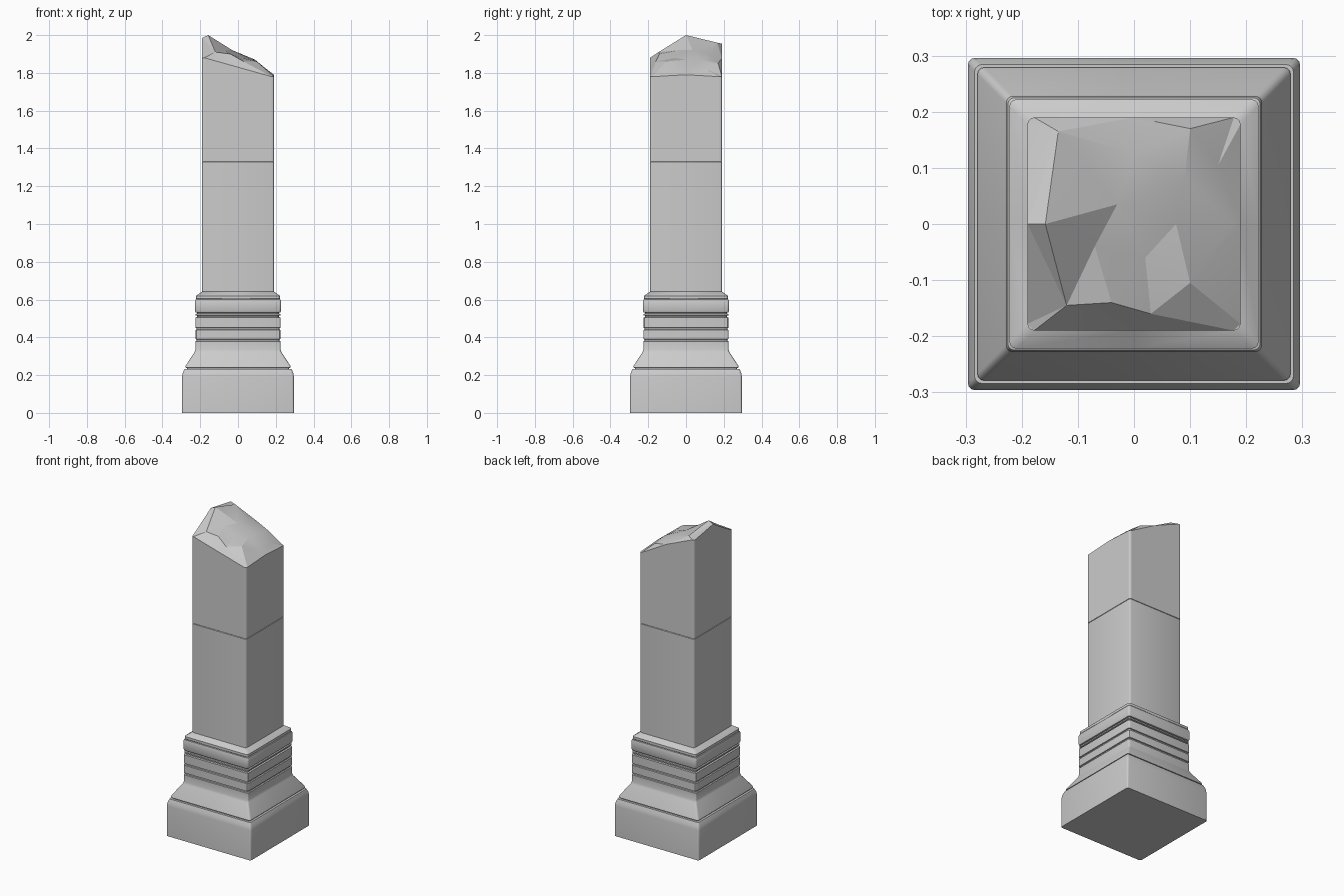
import bpy, bmesh, math
from mathutils import Vector
from mathutils.geometry import delaunay_2d_cdt

cube = bpy.data.objects.get("Cube")
if cube:
    bpy.data.objects.remove(cube, do_unlink=True)

stone = bpy.data.materials.new("grey stone")
stone.use_nodes = True
stone.diffuse_color = (0.6, 0.6, 0.6, 1)
stone.node_tree.nodes["Principled BSDF"].inputs["Base Color"].default_value = (0.6, 0.6, 0.6, 1)


def ring(half, z, radius=0.012, steps=3):
    """Rounded square with a point at the middle of each side."""
    points = []
    for quarter in range(4):
        turn = quarter * math.pi / 2
        local = [(half, 0)]
        for i in range(steps + 1):
            a = i / steps * math.pi / 2
            local.append((half - radius + radius * math.cos(a),
                          half - radius + radius * math.sin(a)))
        c, s = math.cos(turn), math.sin(turn)
        points += [Vector((c * x - s * y, s * x + c * y, z)) for x, y in local]
    return points


def loft(bm, rings):
    """Skin a stack of rings and return the vertices of each."""
    loops = [[bm.verts.new(p) for p in r] for r in rings]
    for low, high in zip(loops, loops[1:]):
        for i in range(len(low)):
            j = (i + 1) % len(low)
            bm.faces.new((low[i], low[j], high[j], high[i]))
    bm.faces.new(loops[0][::-1])
    return loops


def finish(bm, name, angle=30):
    bmesh.ops.recalc_face_normals(bm, faces=bm.faces)
    mesh = bpy.data.meshes.new(name)
    bm.to_mesh(mesh)
    bm.free()
    mesh.materials.append(stone)
    obj = bpy.data.objects.new(name, mesh)
    bpy.context.collection.objects.link(obj)
    bpy.ops.object.select_all(action="DESELECT")
    obj.select_set(True)
    bpy.context.view_layer.objects.active = obj
    bpy.ops.object.shade_smooth_by_angle(angle=math.radians(angle))


def block(name, profile):
    bm = bmesh.new()
    loops = loft(bm, [ring(h, z) for h, z in profile])
    bm.faces.new(loops[-1])
    finish(bm, name)


# Plinth with rounded shoulder
block("plinth", [(0.296, 0), (0.296, 0.19), (0.293, 0.21), (0.284, 0.232), (0.27, 0.232)])

# Sloping base and neck with two thin grooves
neck = [(0.27, 0.232), (0.27, 0.238), (0.279, 0.24), (0.277, 0.25), (0.23, 0.322), (0.226, 0.335)]
for z in (0.385, 0.445):
    neck += [(0.226, z - 0.006), (0.219, z - 0.004), (0.219, z + 0.004), (0.226, z + 0.006)]
neck += [(0.226, 0.505), (0.216, 0.507)]
block("neck", neck)

# Thin fillet and collar
block("fillet", [(0.216, 0.507), (0.216, 0.514), (0.224, 0.516), (0.224, 0.524), (0.216, 0.526)])
block("collar", [(0.216, 0.526), (0.216, 0.53), (0.224, 0.532), (0.228, 0.542), (0.228, 0.59),
                 (0.225, 0.6), (0.22, 0.602), (0.222, 0.605), (0.222, 0.62), (0.19, 0.642)])

# Lower shaft, ending in a fine joint
block("lower_shaft", [(0.19, 0.64), (0.19, 1.328), (0.187, 1.33)])

# Upper shaft: rim heights by corner and side, then the broken crown
rim_height = {(-1, -1): 1.88, (0, -1): 1.83, (1, -1): 1.78, (1, 0): 1.79,
              (1, 1): 1.78, (0, 1): 1.88, (-1, 1): 1.955, (-1, 0): 1.985}
crown = [(-0.158, 0, 2.0), (-0.12, -0.145, 1.91), (-0.04, -0.14, 1.9), (0.03, -0.16, 1.86),
         (0.1, -0.105, 1.86), (0.175, 0, 1.8), (0.15, 0.105, 1.82), (0.09, 0.08, 1.87),
         (0.075, 0, 1.87), (-0.03, 0.035, 1.92), (-0.07, -0.04, 1.92), (0.02, -0.06, 1.88),
         (0, 0.125, 1.9), (-0.135, 0.165, 1.96), (0.1, 0.17, 1.85)]
rim = ring(0.19, 0)
for p in rim:
    p.z = rim_height[(round(p.x / 0.19), round(p.y / 0.19))]
bm = bmesh.new()
loops = loft(bm, [ring(0.187, 1.33), ring(0.19, 1.332), rim])
top = loops[-1] + [bm.verts.new(p) for p in crown]
count = len(rim)
outline = [(i, (i + 1) % count) for i in range(count)]
result = delaunay_2d_cdt([v.co.xy for v in top], outline, [], 1, 1e-5)
for face in result[2]:
    bm.faces.new([top[result[3][i][0]] for i in face])
finish(bm, "broken_upper_shaft", 12)
